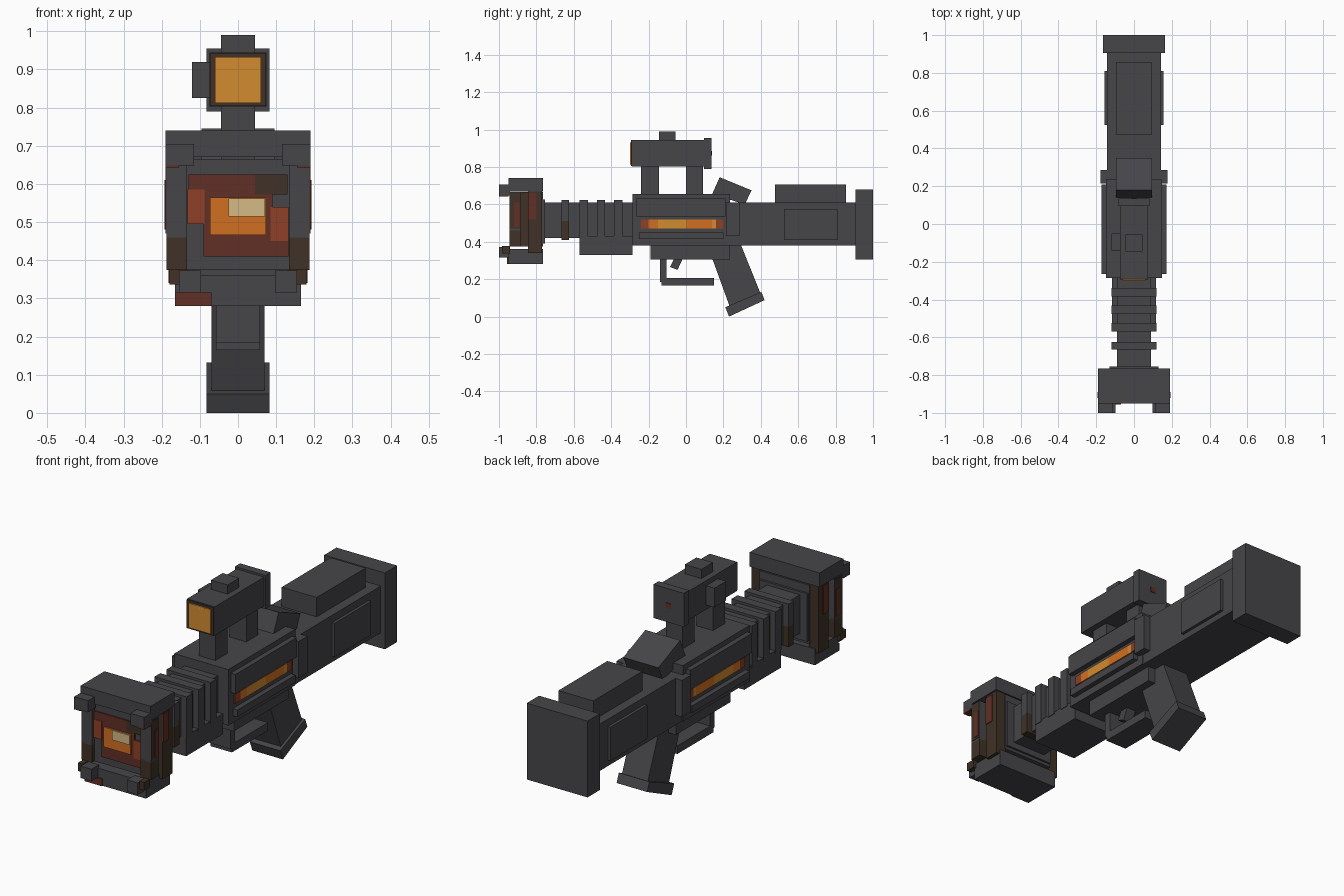
import bpy
import bmesh

default_cube = bpy.data.objects.get("Cube")
if default_cube:
    bpy.data.objects.remove(default_cube, do_unlink=True)


def make_material(name, red, green, blue):
    material = bpy.data.materials.new(name)
    material.use_nodes = True
    material.diffuse_color = (red, green, blue, 1)
    shader = material.node_tree.nodes["Principled BSDF"]
    shader.inputs["Base Color"].default_value = (red, green, blue, 1)
    shader.inputs["Roughness"].default_value = 0.8
    return material


gunmetal = make_material("gunmetal", .061, .061, .068)
shadow_metal = make_material("shadow metal", .03, .03, .034)
brown = make_material("burnt brown", .05, .031, .02)
rust = make_material("dark rust", .12, .029, .019)
ember = make_material("ember red", .28, .05, .019)
orange = make_material("hot orange", .64, .16, .016)
amber = make_material("amber", .64, .26, .03)
pale = make_material("pale glow", .66, .49, .24)


def prism(name, profile, x_low, x_high, material=gunmetal):
    """Extrude a side profile of (y, z) points across x."""
    bm = bmesh.new()
    face = bm.faces.new([bm.verts.new((x_low, y, z)) for y, z in profile])
    result = bmesh.ops.extrude_face_region(bm, geom=[face])
    moved = [v for v in result["geom"] if isinstance(v, bmesh.types.BMVert)]
    bmesh.ops.translate(bm, verts=moved, vec=(x_high - x_low, 0, 0))
    bmesh.ops.recalc_face_normals(bm, faces=bm.faces)
    mesh = bpy.data.meshes.new(name)
    bm.to_mesh(mesh)
    bm.free()
    mesh.materials.append(material)
    part = bpy.data.objects.new(name, mesh)
    bpy.context.collection.objects.link(part)
    return part


def box(name, x, y, z, material=gunmetal):
    """Box from (low, high) ranges."""
    corners = [(y[0], z[0]), (y[1], z[0]), (y[1], z[1]), (y[0], z[1])]
    return prism(name, corners, x[0], x[1], material)


def centred(name, half_width, y, z, material=gunmetal):
    return box(name, (-half_width, half_width), y, z, material)


def pair(name, x, y, z, material=gunmetal):
    box("left_" + name, x, y, z, material)
    box("right_" + name, (-x[1], -x[0]), y, z, material)


def front_plate(name, x, z, y_face, material, thickness=.006):
    """Thin painted plate on a face that looks forward."""
    box(name, x, (y_face - thickness, y_face + .001), z, material)


# Stock
centred("stock", .142, (.23, .92), (.38, .61))
centred("butt_plate", .165, (.905, 1), (.305, .68))
centred("cheek_rest", .095, (.475, .855), (.6, .705))
pair("stock_panel", (.13, .157), (.525, .81), (.41, .575))

# Receiver
centred("receiver", .147, (-.285, .235), (.38, .655))
centred("receiver_underside", .11, (-.19, .235), (.305, .39))
pair("upper_rail", (.14, .172), (-.265, .21), (.535, .63))
pair("lower_rail", (.14, .172), (-.25, .2), (.415, .45))
pair("receiver_lug", (.13, .178), (.215, .285), (.43, .61))
prism("rear_sight_wedge", [(.14, .655), (.18, .745), (.35, .675), (.315, .6)],
      -.095, .095)

# Glowing side slots, coloured in bands along the length
bands = [(-.24, -.2, ember), (-.2, -.15, orange), (-.15, 0, amber),
         (0, .14, orange), (.14, .16, amber), (.16, .2, ember)]
for number, (start, end, colour) in enumerate(bands):
    pair(f"slot_glow_{number}", (.145, .153), (start, end), (.472, .518), colour)

# Grip, trigger and guard
prism("grip", [(.115, .38), (.295, .38), (.4, .12), (.235, .05)], -.07, .07)
prism("grip_base", [(.21, .05), (.23, 0), (.42, .088), (.403, .132)], -.083, .083)
prism("trigger", [(-.085, .265), (-.045, .25), (-.015, .315), (-.06, .315)], -.025, .025)
centred("guard_front", .058, (-.14, -.105), (.185, .31))
centred("guard_bar", .058, (-.13, .15), (.165, .205))

# Barrel with cooling fins
centred("barrel", .09, (-.78, -.28), (.42, .61))
centred("fore_block", .117, (-.57, -.285), (.33, .43))
for number in range(3):
    start = -.57 + number * .093
    centred(f"cooling_fin_{number}", .12, (start, start + .045), (.42, .622))
centred("scorched_fin", .12, (-.665, -.625), (.51, .622))
centred("scorched_fin_lower", .12, (-.665, -.625), (.41, .53), brown)

# Muzzle shell
centred("muzzle_core", .135, (-.925, -.765), (.375, .665))
centred("muzzle_top", .19, (-.95, -.765), (.67, .74))
centred("muzzle_bottom", .165, (-.95, -.765), (.28, .36))
centred("muzzle_neck", .13, (-.77, -.755), (.39, .625))
pair("front_column", (.133, .188), (-.945, -.885), (.46, .665))
pair("front_column_foot", (.133, .188), (-.945, -.885), (.375, .47), brown)
pair("rear_column", (.13, .182), (-.845, -.77), (.34, .67), brown)
pair("core_side_scorch", (.134, .142), (-.885, -.845), (.38, .665), brown)
pair("column_side_scorch", (.187, .19), (-.943, -.887), (.47, .66), brown)
pair("front_column_streak", (.188, .193), (-.92, -.89), (.48, .61), rust)
pair("rear_column_streak", (.18, .186), (-.845, -.8), (.52, .66), rust)
pair("upper_corner_lug", (.115, .19), (-1, -.94), (.648, .705))
pair("lower_corner_lug", (.097, .155), (-1, -.94), (.315, .373))
pair("lower_corner_hook", (.154, .18), (-.985, -.94), (.337, .377), brown)
pair("upper_lug_scorch", (.155, .19), (-1, -.95), (.643, .67), rust)
front_plate("bottom_scorch", (-.165, -.07), (.28, .315), -.95, rust)

# Heat marks and glowing bore on the muzzle face
front_plate("heat_top", (-.13, .045), (.58, .625), -.925, rust)
front_plate("heat_top_corner", (.045, .13), (.572, .625), -.925, brown)
front_plate("heat_bottom", (-.09, .132), (.41, .465), -.925, rust)
front_plate("heat_inner", (-.09, .09), (.465, .58), -.925, rust)
front_plate("heat_left", (.085, .132), (.45, .54), -.925, ember, .008)
front_plate("heat_right", (-.132, -.088), (.495, .585), -.925, ember, .008)
front_plate("bore_glow", (-.073, .073), (.466, .564), -.93, orange, .008)
front_plate("bore_highlight", (-.025, .071), (.515, .562), -.937, pale)

# Scope
centred("front_scope_post", .045, (-.24, -.145), (.65, .81))
centred("rear_scope_post", .045, (0, .09), (.65, .81))
centred("scope_body", .075, (-.288, .1), (.803, .945))
centred("scope_rear_plate", .083, (.095, .135), (.79, .955))
centred("scope_top_knob", .045, (-.145, -.055), (.94, .99))
box("scope_side_knob", (-.12, -.07), (-.14, -.05), (.825, .92))
centred("scope_rear_dot", .014, (.134, .138), (.86, .885), rust)

# Scope lens with painted reflections
front_plate("lens_frame", (-.073, .073), (.804, .943), -.288, brown)
front_plate("lens", (-.06, .06), (.812, .932), -.292, amber, .008)
front_plate("lens_lower_glow", (-.02, .06), (.812, .852), -.298, orange, .002)
front_plate("lens_corner", (-.06, -.02), (.812, .852), -.298, ember, .002)
front_plate("lens_highlight", (-.06, .018), (.892, .932), -.298, pale, .002)
